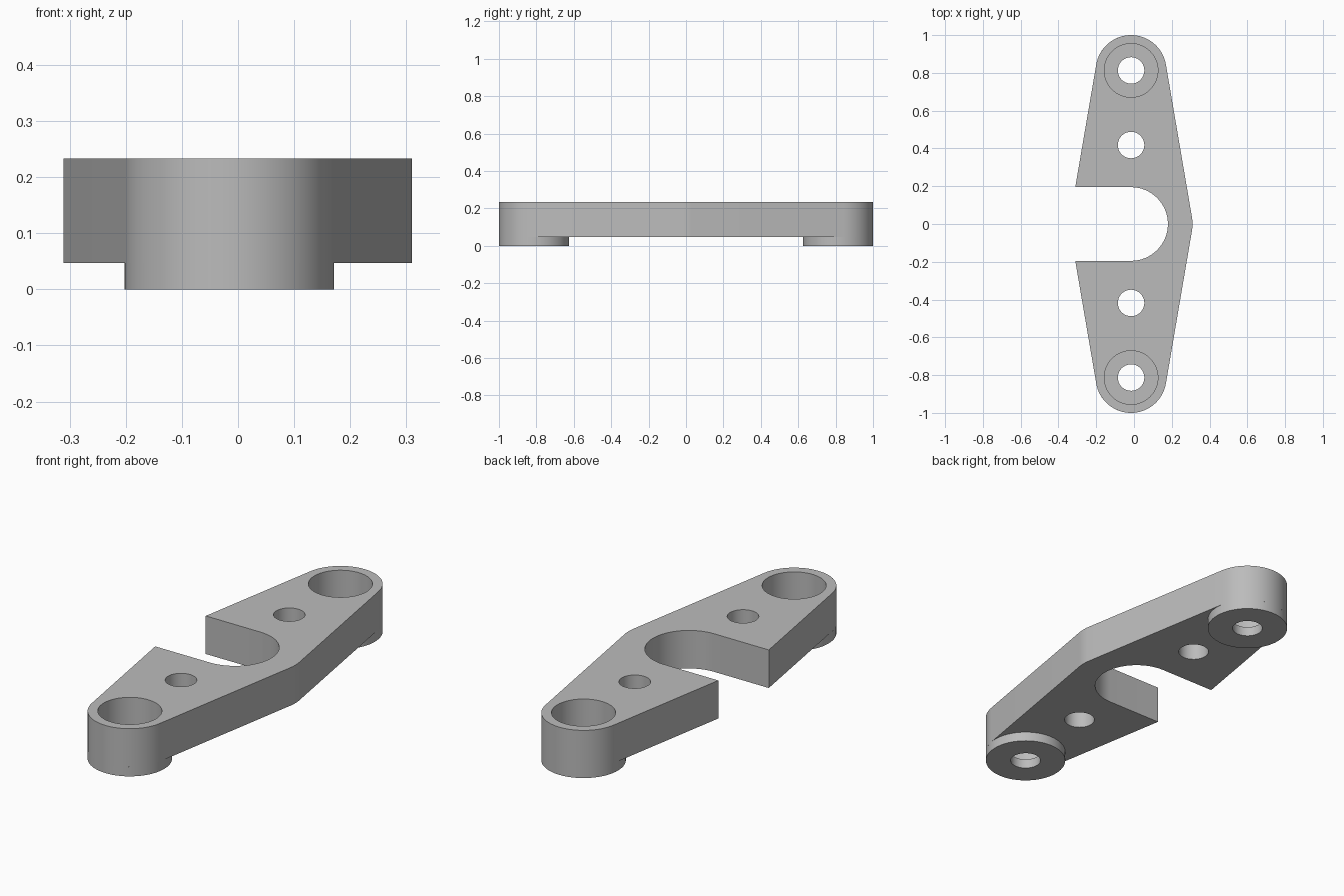
import bpy, bmesh
from math import sin, cos, pi, radians

cube = bpy.data.objects.get("Cube")
if cube:
    bpy.data.objects.remove(cube)

# Main dimensions
AXIS, END_Y, MID_Y = -0.0155, 0.813, 0.418
END_R, BORE_R, HOLE_R, SLOT_R = 0.187, 0.142, 0.07, 0.195
BASE, TOP = 0.047, 0.233
TAPER = radians(9.6)
SEGMENTS = 64

metal = bpy.data.materials.new("plain grey")
metal.use_nodes = True
grey = (0.5, 0.5, 0.5, 1)
metal.diffuse_color = grey
metal.node_tree.nodes["Principled BSDF"].inputs["Base Color"].default_value = grey


def arc(cx, cy, r, start, end, steps):
    return [(cx + r * cos(start + (end - start) * i / steps),
             cy + r * sin(start + (end - start) * i / steps)) for i in range(steps + 1)]


def circle(cy, r):
    return arc(AXIS, cy, r, 0, 2 * pi, SEGMENTS)[:-1]


def finish(bm, name):
    bmesh.ops.recalc_face_normals(bm, faces=bm.faces)
    mesh = bpy.data.meshes.new(name)
    bm.to_mesh(mesh)
    bm.free()
    obj = bpy.data.objects.new(name, mesh)
    bpy.context.collection.objects.link(obj)
    mesh.materials.append(metal)
    bpy.ops.object.select_all(action='DESELECT')
    obj.select_set(True)
    bpy.context.view_layer.objects.active = obj
    bpy.ops.object.shade_smooth_by_angle(angle=radians(30))
    return obj


# Tapered plate outline: eased corner, rounded ends and an open round slot
tip_r = 0.2
outline = arc(0.31 - tip_r, 0, tip_r, -TAPER, TAPER, 6)
outline += arc(AXIS, END_Y, END_R, TAPER, pi - TAPER, 32)
outline += [(-0.311, SLOT_R)]
outline += arc(AXIS, 0, SLOT_R, pi / 2, -pi / 2, 32)
outline += [(-0.311, -SLOT_R)]
outline += arc(AXIS, -END_Y, END_R, pi + TAPER, 2 * pi - TAPER, 32)

loops = [outline]
for side in (-1, 1):
    loops += [circle(side * MID_Y, HOLE_R), circle(side * END_Y, BORE_R)]

# Plate: fill the outline around its holes, then extrude upward
bm = bmesh.new()
edges = []
for loop in loops:
    verts = [bm.verts.new((x, y, BASE)) for x, y in loop]
    edges += [bm.edges.new((a, b)) for a, b in zip(verts, verts[1:] + verts[:1])]
bmesh.ops.triangle_fill(bm, edges=edges, use_beauty=True)
bmesh.ops.dissolve_limit(bm, angle_limit=0.01, verts=bm.verts, edges=bm.edges)
result = bmesh.ops.extrude_face_region(bm, geom=bm.faces[:], use_keep_orig=True)
raised = [v for v in result["geom"] if isinstance(v, bmesh.types.BMVert)]
bmesh.ops.translate(bm, verts=raised, vec=(0, 0, TOP - BASE))
finish(bm, "plate")

# Bosses under each end: bore floor, bolt hole, foot and outer wall
for side, name in ((-1, "front_boss"), (1, "back_boss")):
    bm = bmesh.new()
    profile = [(BORE_R, BASE), (HOLE_R, BASE), (HOLE_R, 0), (END_R, 0), (END_R, BASE)]
    rings = [[bm.verts.new((x, y, z)) for x, y in circle(side * END_Y, r)]
             for r, z in profile]
    for low, high in zip(rings, rings[1:]):
        for i in range(SEGMENTS):
            j = (i + 1) % SEGMENTS
            bm.faces.new((low[i], low[j], high[j], high[i]))
    finish(bm, name)
